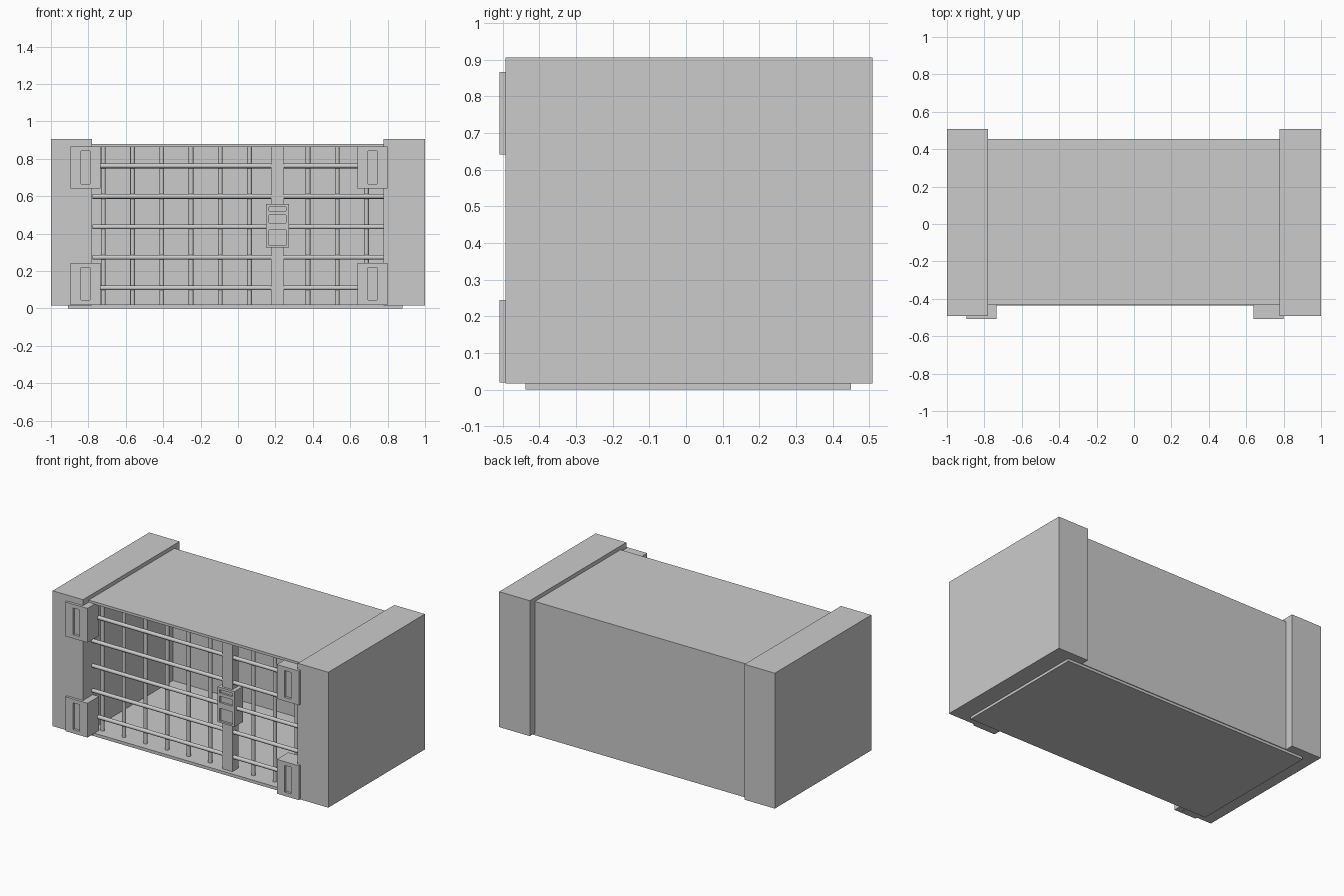
import bpy
import math

if "Cube" in bpy.data.objects:
    bpy.data.objects.remove(bpy.data.objects["Cube"])


def box(name, x, y, z):
    """Box given by its (min, max) range on each axis."""
    bpy.ops.mesh.primitive_cube_add(size=1)
    ob = bpy.context.object
    ob.name = name
    ob.location = [(a + b) / 2 for a, b in (x, y, z)]
    ob.scale = [b - a for a, b in (x, y, z)]
    bpy.ops.object.transform_apply(location=True, rotation=False, scale=True)
    return ob


def bar(name, length, loc, rot):
    bpy.ops.mesh.primitive_cylinder_add(vertices=16, radius=0.0125, depth=length,
                                        location=loc, rotation=rot)
    ob = bpy.context.object
    ob.name = name
    bpy.ops.object.shade_smooth_by_angle(angle=math.radians(40))
    return ob


def recess(ob, x, y, z):
    """Cut a box-shaped recess into an object."""
    cutter = box("cutter", x, y, z)
    mod = ob.modifiers.new("recess", "BOOLEAN")
    mod.operation = "DIFFERENCE"
    mod.solver = "EXACT"
    mod.object = cutter
    bpy.context.view_layer.objects.active = ob
    bpy.ops.object.modifier_apply(modifier=mod.name)
    bpy.data.objects.remove(cutter, do_unlink=True)


# Solid end blocks
box("left_end_block", (-1, -0.78), (-0.492, 0.508), (0.017, 0.905))
box("right_end_block", (0.778, 1), (-0.492, 0.508), (0.017, 0.905))

# Floor plate, roof and back wall enclosing the cage
box("floor_plate", (-0.91, 0.88), (-0.437, 0.45), (0, 0.02))
box("roof", (-0.78, 0.778), (-0.433, 0.455), (0.863, 0.88))
box("back_wall", (-0.78, 0.778), (0.438, 0.455), (0.017, 0.863))

# Grille of round bars, horizontals in front of verticals
for i in range(10):
    if i != 6:  # the latch post stands here
        bar("vertical_bar", 0.85, (-0.72 + i * 0.1563, -0.375, 0.442), (0, 0, 0))
for i in range(5):
    bar("horizontal_bar", 1.558, (0, -0.393, 0.11 + i * 0.163), (0, math.pi / 2, 0))

# Door post and latch with three recesses
box("latch_post", (0.176, 0.246), (-0.41, -0.345), (0.017, 0.868))
latch = box("latch", (0.15, 0.272), (-0.425, -0.335), (0.326, 0.558))
for z in ((0.337, 0.42), (0.458, 0.5), (0.52, 0.542)):
    recess(latch, (0.165, 0.257), (-0.5, -0.412), z)

# Four hinge brackets with a slot in each
for side, x0 in (("left", -0.896), ("right", 0.638)):
    for level, z0 in (("lower", 0.019), ("upper", 0.641)):
        hinge = box(f"{side}_{level}_hinge", (x0, x0 + 0.16), (-0.509, -0.39),
                    (z0, z0 + 0.225))
        recess(hinge, (x0 + 0.056, x0 + 0.104), (-0.6, -0.493), (z0 + 0.025, z0 + 0.2))
